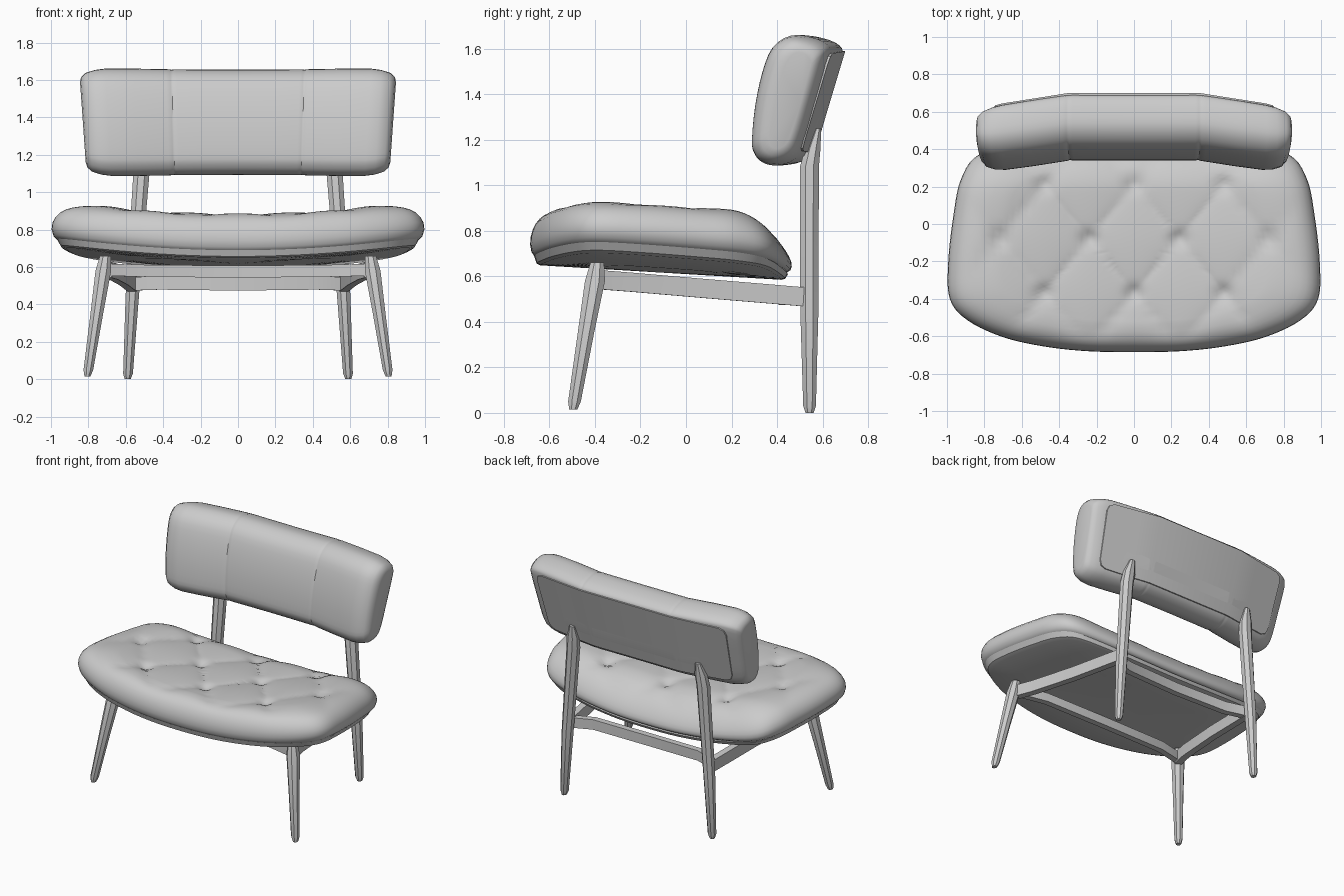
import bpy, bmesh, math
from mathutils import Vector

if "Cube" in bpy.data.objects:
    bpy.data.objects.remove(bpy.data.objects["Cube"])


def loft(name, rings, angle=40):
    """Skin a list of closed rings, cap both ends, shade smooth by angle."""
    bm = bmesh.new()
    vs = [[bm.verts.new(p) for p in r] for r in rings]
    n = len(vs[0])
    for a, b in zip(vs, vs[1:]):
        for i in range(n):
            bm.faces.new((a[i], a[(i + 1) % n], b[(i + 1) % n], b[i]))
    bm.faces.new(vs[0][::-1])
    bm.faces.new(vs[-1])
    bmesh.ops.recalc_face_normals(bm, faces=bm.faces)
    me = bpy.data.meshes.new(name)
    bm.to_mesh(me)
    bm.free()
    ob = bpy.data.objects.new(name, me)
    bpy.context.collection.objects.link(ob)
    bpy.ops.object.select_all(action='DESELECT')
    ob.select_set(True)
    bpy.context.view_layer.objects.active = ob
    bpy.ops.object.shade_smooth_by_angle(angle=math.radians(angle))
    return ob


def spline(pts, steps):
    """Closed Catmull-Rom curve through 2D points."""
    p = [Vector(q) for q in pts]
    n, out = len(p), []
    for i in range(n):
        a, b, c, d = p[i - 1], p[i], p[(i + 1) % n], p[(i + 2) % n]
        for k in range(steps):
            t = k / steps
            out.append(0.5 * (2 * b + (c - a) * t + (2 * a - 5 * b + 4 * c - d) * t * t
                              + (3 * b - a - 3 * c + d) * t ** 3))
    return out


# Seat outline (right half, front to back), mirrored to a closed curve
half = [(0, -0.685), (0.25, -0.68), (0.48, -0.655), (0.7, -0.605), (0.89, -0.515), (0.985, -0.4),
        (0.993, -0.2), (0.965, 0.05), (0.925, 0.24), (0.83, 0.37), (0.6, 0.43), (0.3, 0.46), (0, 0.465)]
outline = spline(half + [(-x, y) for x, y in half[-2:0:-1]], 5)
CY = -0.12


def floor_z(x, y):
    return 0.61 - 0.06 * y + 0.085 * x * x


def top_z(x, y):
    return 0.865 - 0.05 * y + 0.085 * x * x - 1.4 * max(0, y - 0.18) ** 2


def tuft(x, y):
    """Diamond creases with deeper dimples at the buttons."""
    u, v = x / 0.24, (y + 0.08) / 0.29
    puff = abs(math.cos(math.pi * (u + v) / 2) * math.cos(math.pi * (u - v) / 2)) ** 0.5
    d = 0.02 * (1 - puff)
    for i in range(-3, 4):
        for j in (-1, 0, 1):
            if (i + j) % 2:
                r2 = (x - i * 0.24) ** 2 + (y + 0.08 - j * 0.29) ** 2
                d += 0.025 * math.exp(-r2 / 0.002)
    return d


def seat_ring(s, t, lift=0.0, tufted=False):
    ring = []
    for p in outline:
        x, y = p.x * s, CY + (p.y - CY) * s
        lo, hi = floor_z(x, y) + lift, top_z(x, y)
        z = lo + (hi - lo) * t
        if tufted:
            f = min(1, max(0, (0.97 - s) / 0.25))
            z -= tuft(x, y) * f * f * (3 - 2 * f)
        ring.append((x, y, z))
    return ring


# Tufted seat cushion
side = [(0.01, 0), (0.5, 0), (0.92, 0), (0.965, 0.03), (0.99, 0.12), (1, 0.27), (0.996, 0.42), (0.98, 0.57)]
rings = [seat_ring(s, t, 0.03) for s, t in side]
rings += [seat_ring(s, t, 0.03, True) for s, t in
          [(0.955, 0.7), (0.925, 0.8), (0.89, 0.875), (0.85, 0.93), (0.81, 0.965), (0.77, 0.985)]]
rings += [seat_ring(0.735 - 0.725 * k / 26, 1, 0.03, True) for k in range(27)]
loft("seat_cushion", rings, 60)

# Thin pan under the cushion
loft("seat_pan", [seat_ring(s, t) for s, t in
                  [(0.01, 0), (0.5, 0), (0.92, 0), (0.95, 0.03), (0.97, 0.16), (0.5, 0.15), (0.01, 0.15)]], 35)


# Backrest pad: side profile lofted across, with wings angled forward
def bend(x):
    return -0.15 * max(0, abs(x) - 0.35)


profile = spline([(0.34, 1.2), (0.353, 1.35), (0.385, 1.5), (0.43, 1.605), (0.51, 1.655), (0.6, 1.648),
                  (0.675, 1.615), (0.685, 1.56), (0.63, 1.36), (0.575, 1.18), (0.53, 1.115), (0.45, 1.09),
                  (0.385, 1.105), (0.35, 1.145)], 3)
stations = [(0, 1, 0.99), (0.2, 1, 0.993), (0.325, 1, 0.997), (0.343, 0.997, 0.995), (0.35, 0.982, 0.988),
            (0.357, 0.997, 0.995), (0.38, 1, 1), (0.55, 1, 1.01), (0.70, 0.98, 1.01), (0.755, 0.93, 0.985),
            (0.805, 0.80, 0.93), (0.83, 0.62, 0.85), (0.837, 0.42, 0.75)]
stations = [(-x, a, b) for x, a, b in stations[:0:-1]] + stations
PY, PZ = 0.54, 1.37


def back_ring(x, sy, sz):
    ring = []
    for p in profile:
        lean = 0.31 * (p.y - PZ)
        z = PZ + (p.y - PZ) * sz
        y = PY + 0.31 * (z - PZ) + (p.x - PY - lean) * sy
        ring.append((x * (1 + 0.085 * (z - 1.48)), y + bend(x), z))
    return ring


loft("backrest_pad", [back_ring(*s) for s in stations], 50)

# Flat board set into the rear of the backrest: columns of a thin slab
board = []
for hw, z0, z1 in [(-0.75, 1.2, 1.53), (-0.735, 1.165, 1.565), (-0.70, 1.15, 1.58), (-0.5, 1.145, 1.585),
                   (-0.35, 1.145, 1.59), (0, 1.145, 1.59), (0.35, 1.145, 1.59), (0.5, 1.145, 1.585),
                   (0.70, 1.15, 1.58), (0.735, 1.165, 1.565), (0.75, 1.2, 1.53)]:
    board.append([(hw * (1 + 0.085 * (z - 1.48)), 0.569 + 0.3 * (z - 1.16) + bend(hw) + d, z)
                  for z, d in ((z0, -0.05), (z1, -0.05), (z1, 0.002), (z0, 0.002))])
loft("backrest_board", board, 30)


# Tapered legs: (x, y, z, radius x, radius y)
def leg(name, path, side, n=8):
    loft(name, [[(side * (x + rx * math.cos(2 * math.pi * (i + .5) / n) * 1.08),
                  y + ry * math.sin(2 * math.pi * (i + .5) / n) * 1.08, z) for i in range(n)]
                for x, y, z, rx, ry in path], 30)


# Rails: rectangular beam along a path
def rail(name, path, w, h):
    pts = [Vector(p) for p in path]
    rs = []
    for i, p in enumerate(pts):
        t = pts[min(i + 1, len(pts) - 1)] - pts[max(i - 1, 0)]
        nrm = Vector((-t.y, t.x, 0)).normalized() * w
        up = Vector((0, 0, h))
        rs.append([p + nrm + up, p - nrm + up, p - nrm - up, p + nrm - up])
    loft(name, rs, 30)


front_path = [(0.805, -0.495, 0.015, 0.016, 0.018), (0.8, -0.49, 0.05, 0.026, 0.028),
              (0.755, -0.44, 0.35, 0.034, 0.036), (0.72, -0.4, 0.58, 0.042, 0.044), (0.708, -0.39, 0.66, 0.03, 0.03)]
rear_path = [(0.59, 0.543, 0, 0.016, 0.018), (0.588, 0.543, 0.03, 0.026, 0.028), (0.565, 0.542, 0.45, 0.036, 0.04),
             (0.518, 0.542, 1.08, 0.043, 0.042), (0.51, 0.557, 1.16, 0.042, 0.034), (0.502, 0.58, 1.25, 0.018, 0.014)]
for side_name, s in (("left", -1), ("right", 1)):
    leg("front_leg_" + side_name, front_path, s)
    leg("rear_leg_" + side_name, rear_path, s)
    rail("side_rail_" + side_name, [(s * 0.7, -0.38, 0.585), (s * 0.665, -0.25, 0.575),
                                    (s * 0.61, 0.1, 0.545), (s * 0.565, 0.52, 0.51)], 0.024, 0.042)

# Front and rear cross rails
rail("front_rail", [(-0.7, -0.37, 0.585), (-0.5, -0.32, 0.58), (0, -0.31, 0.575),
                    (0.5, -0.32, 0.58), (0.7, -0.37, 0.585)], 0.022, 0.032)
rail("rear_rail", [(-0.57, 0.49, 0.51), (-0.42, 0.44, 0.515), (0, 0.43, 0.51),
                   (0.42, 0.44, 0.515), (0.57, 0.49, 0.51)], 0.022, 0.036)
